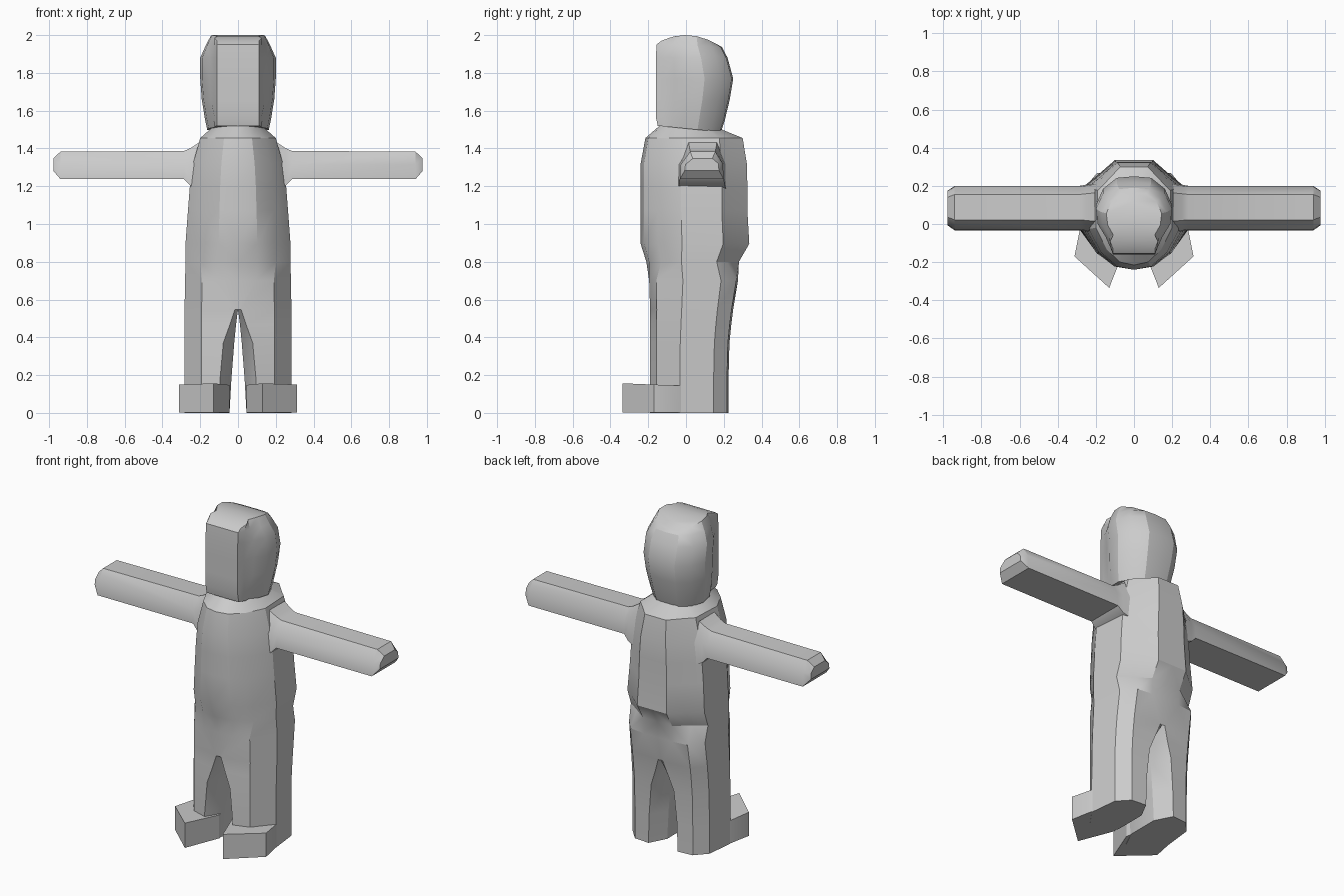
import bpy, bmesh, math

if "Cube" in bpy.data.objects:
    bpy.data.objects.remove(bpy.data.objects["Cube"])

grey = bpy.data.materials.new("plain grey")
grey.diffuse_color = (0.6, 0.6, 0.6, 1)
grey.use_nodes = True
grey.node_tree.nodes["Principled BSDF"].inputs["Base Color"].default_value = grey.diffuse_color


def finish(name, bm, angle=28):
    """Mirror the right half to the left, weld, clean and shade."""
    geo = bm.verts[:] + bm.edges[:] + bm.faces[:]
    dup = bmesh.ops.duplicate(bm, geom=geo)["geom"]
    for v in dup:
        if isinstance(v, bmesh.types.BMVert):
            v.co.x = -v.co.x
    bmesh.ops.remove_doubles(bm, verts=bm.verts, dist=0.0005)
    bmesh.ops.dissolve_degenerate(bm, edges=bm.edges, dist=0.0005)
    bmesh.ops.recalc_face_normals(bm, faces=bm.faces)
    me = bpy.data.meshes.new(name)
    bm.to_mesh(me)
    bm.free()
    me.materials.append(grey)
    ob = bpy.data.objects.new(name, me)
    bpy.context.collection.objects.link(ob)
    bpy.ops.object.select_all(action='DESELECT')
    ob.select_set(True)
    bpy.context.view_layer.objects.active = ob
    bpy.ops.object.shade_smooth_by_angle(angle=math.radians(angle))
    return ob


def loft(bm, rings, closed=0):
    """Skin successive rings; the first `closed` spans are closed loops."""
    rows = [[bm.verts.new(p) for p in r] for r in rings]
    n = len(rows[0])
    for k, (a, b) in enumerate(zip(rows, rows[1:])):
        for i in range(n if k < closed else n - 1):
            j = (i + 1) % n
            bm.faces.new((a[i], a[j], b[j], b[i]))
    return rows


# Body: legs that merge at the crotch and continue up to the collar
LEG = [(0, 0), (0.35, 0), (0.68, 0.08), (1, 0.38), (0.93, 0.81), (0.7, 0.98), (0.35, 1), (0, 1)]
TORSO = [(0, 0), (0.37, 0.03), (0.72, 0.16), (1, 0.38), (0.95, 0.76), (0.67, 0.87), (0.36, 1), (0, 1)]


def body_ring(prof, z, w, yf, yb, tilt=0.0):
    return [(u * w, yf + v * (yb - yf), z - tilt * (v - 0.5)) for u, v in prof]


def leg_ring(z, edge, mid, yf, yb, my0, my1):
    r = body_ring(LEG, z, 0.283, yf, yb)
    r[0], r[7] = (mid, my0, z), (mid, my1, z)
    r[1], r[6] = (edge, yf, z), (edge, yb, z)
    return r


rings = [
    leg_ring(0.0, 0.10, 0.045, -0.19, 0.225, -0.08, 0.12),
    leg_ring(0.18, 0.095, 0.035, -0.19, 0.225, -0.07, 0.12),
    leg_ring(0.37, 0.078, 0.02, -0.19, 0.23, -0.06, 0.12),
    leg_ring(0.47, 0.042, 0.01, -0.19, 0.24, -0.09, 0.14),
    leg_ring(0.548, 0.016, 0.0, -0.19, 0.25, -0.185, 0.245),
    body_ring(LEG, 0.70, 0.28, -0.195, 0.275),
    body_ring(TORSO, 0.80, 0.278, -0.21, 0.28),
    body_ring(TORSO, 0.895, 0.278, -0.24, 0.335),
    body_ring(TORSO, 1.07, 0.265, -0.24, 0.325),
    body_ring(TORSO, 1.20, 0.255, -0.24, 0.325),
    body_ring(TORSO, 1.32, 0.238, -0.24, 0.322),
    body_ring(TORSO, 1.455, 0.20, -0.215, 0.30),
    body_ring(TORSO, 1.51, 0.135, -0.14, 0.19, 0.02),
]
bm = bmesh.new()
rows = loft(bm, rings, closed=4)
bm.faces.new(rows[0])
finish("body", bm, 28)

# Feet: blocks splayed outward
bm = bmesh.new()
foot = [(0.07, 0.02), (0.045, -0.12), (0.13, -0.335), (0.312, -0.17), (0.284, -0.03), (0.25, 0.02)]
low = [bm.verts.new((x, y, 0.003)) for x, y in foot]
high = [bm.verts.new((x, y, 0.143 - 0.04 * y)) for x, y in foot]
for i in range(6):
    j = (i + 1) % 6
    bm.faces.new((low[i], low[j], high[j], high[i]))
bm.faces.new(low)
bm.faces.new(high)
finish("feet", bm)

# Arms: six-sided bars, flared at the shoulder and bevelled at the tip
ARM = [(-0.033, 1.237), (-0.028, 1.315), (0.022, 1.387), (0.155, 1.387), (0.195, 1.32), (0.2, 1.237)]


def arm_ring(x, sy, up, down):
    return [(x, 0.085 + (y - 0.085) * sy, z + (up if z > 1.35 else -down if z < 1.3 else 0))
            for y, z in ARM]


bm = bmesh.new()
rows = loft(bm, [arm_ring(0.205, 1.12, 0.045, 0.055), arm_ring(0.252, 1.05, 0.014, 0.035),
                 arm_ring(0.285, 1, 0, 0), arm_ring(0.94, 1, -0.004, 0),
                 arm_ring(0.978, 0.78, -0.04, -0.045)], closed=9)
bm.faces.new(rows[-1])
finish("arms", bm, 33)

# Head: flat face panel of constant width, rounded back, domed top
HEAD = [(0.75, 0.25), (0.95, 0.42), (1, 0.63), (0.81, 0.84), (0.45, 0.98), (0, 1)]


def head_ring(z, w, yf, yb, tilt=0.0, dome=0.0):
    pts = [(0, yf), (0.11, yf), (0.125, yf + 0.04)]
    pts += [(u * w, yf + v * (yb - yf)) for u, v in HEAD]
    return [(x, y, z - tilt * y - dome * y * y) for x, y in pts]


def centre(r):
    return [(0, y, z) for x, y, z in r]


bottom = head_ring(1.505, 0.163, -0.15, 0.185, 0.1)
top = head_ring(2.0, 0.145, -0.13, 0.165, 0, 1.8)
head = [centre(bottom), bottom,
        head_ring(1.56, 0.175, -0.16, 0.205, 0.06),
        head_ring(1.66, 0.192, -0.16, 0.232),
        head_ring(1.77, 0.2, -0.16, 0.25),
        head_ring(1.88, 0.2, -0.16, 0.22),
        head_ring(1.945, 0.172, -0.155, 0.19, 0.04),
        top, centre(top)]
bm = bmesh.new()
loft(bm, head)
finish("head", bm)
